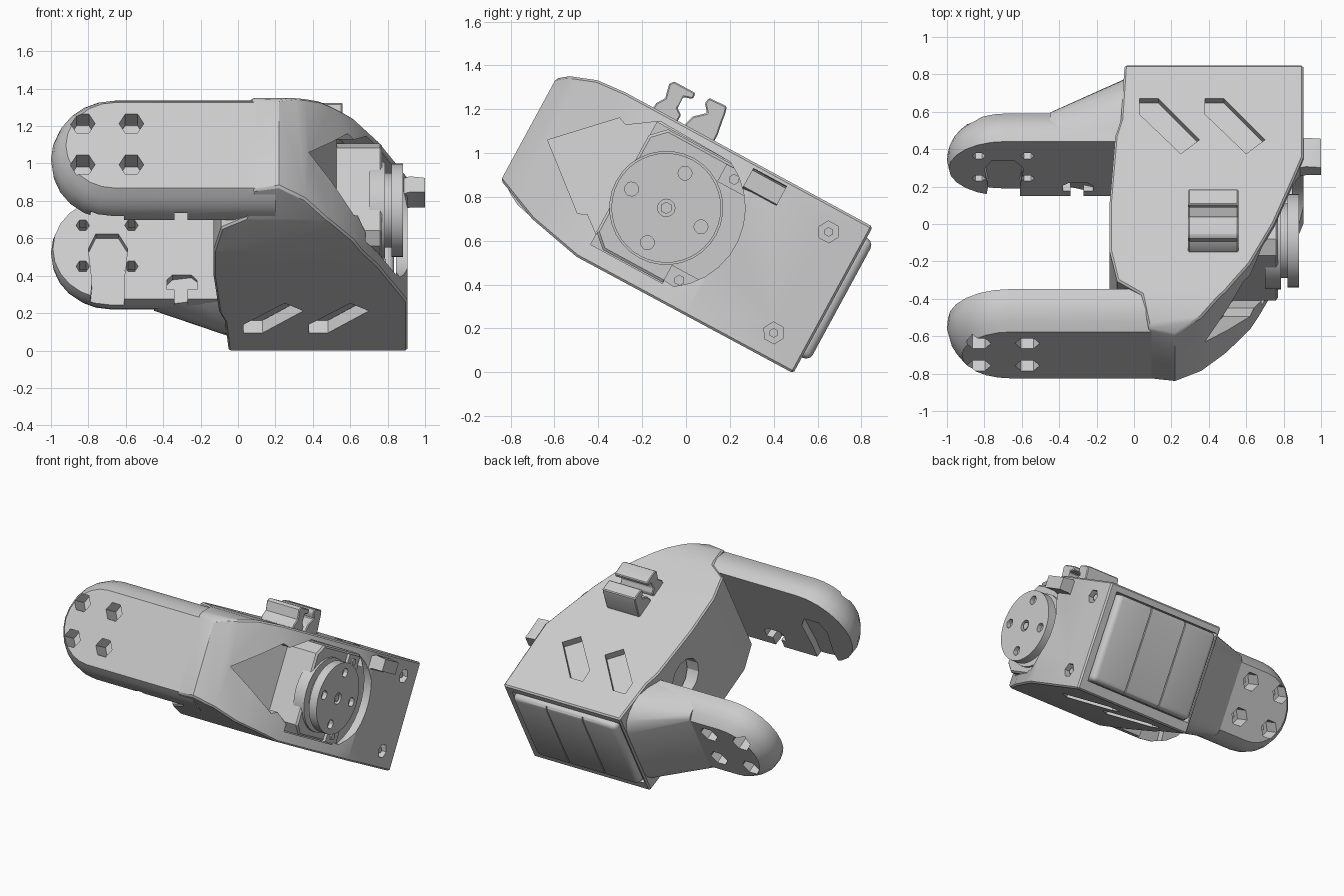
import bpy, bmesh, math

if "Cube" in bpy.data.objects:
    bpy.data.objects.remove(bpy.data.objects["Cube"], do_unlink=True)

TILT = -math.radians(28.5)      # the whole bracket leans back about x
AXIS = (-0.437, 0.616)          # output shaft position (u, v)

grey = bpy.data.materials.new("light_grey")
grey.use_nodes = True
grey.diffuse_color = (0.6, 0.6, 0.6, 1)
grey.node_tree.nodes["Principled BSDF"].inputs["Base Color"].default_value = (0.6, 0.6, 0.6, 1)


def finish(name, bm):
    bmesh.ops.recalc_face_normals(bm, faces=bm.faces[:])
    mesh = bpy.data.meshes.new(name)
    bm.to_mesh(mesh)
    bm.free()
    mesh.materials.append(grey)
    ob = bpy.data.objects.new(name, mesh)
    ob.rotation_euler.x = TILT
    bpy.context.collection.objects.link(ob)
    return ob


def loft(name, rings):
    """Closed solid through rings of equal point count."""
    bm = bmesh.new()
    loops = [[bm.verts.new(p) for p in ring] for ring in rings]
    for a, b in zip(loops, loops[1:]):
        for i in range(len(a)):
            j = (i + 1) % len(a)
            bm.faces.new((a[i], a[j], b[j], b[i]))
    bm.faces.new(loops[0])
    bm.faces.new(loops[-1])
    return finish(name, bm)


def along_v(name, pts, v0, v1):
    return loft(name, [[(x, u, v) for x, u in pts] for v in (v0, v1)])


def along_x(name, pts, x0, x1):
    return loft(name, [[(x, u, v) for u, v in pts] for x in (x0, x1)])


def along_u(name, pts, u0, u1):
    return loft(name, [[(x, u, v) for x, v in pts] for u in (u0, u1)])


def ring(a, b, r, n):
    return [(a + r * math.cos(math.tau * i / n), b + r * math.sin(math.tau * i / n))
            for i in range(n)]


def rect(a0, a1, b0, b1):
    return [(a0, b0), (a1, b0), (a1, b1), (a0, b1)]


def bake(ob):
    dg = bpy.context.evaluated_depsgraph_get()
    ob.data = bpy.data.meshes.new_from_object(ob.evaluated_get(dg))
    ob.modifiers.clear()


def combine(ob, cutters, op='DIFFERENCE'):
    for c in cutters:
        m = ob.modifiers.new("cut", 'BOOLEAN')
        m.operation, m.object, m.solver = op, c, 'EXACT'
    bake(ob)
    for c in cutters:
        bpy.data.objects.remove(c, do_unlink=True)


def bevel(ob, width, segments=2):
    m = ob.modifiers.new("bevel", 'BEVEL')
    m.width, m.segments, m.limit_method = width, segments, 'ANGLE'
    m.angle_limit = math.radians(50)
    bake(ob)


# Shell: plan outline intersected with the side profile
outline = [(-.05, .432), (.905, .432), (.905, -.13), (.86, -.25), (.75, -.53), (.62, -.78),
           (.5, -.93), (.36, -1.08), (.22, -1.16), (.08, -1.138), (.04, -.96), (-.09, -.88),
           (-.13, -.7), (-.13, -.4), (-.1, 0), (-.07, .1)]
profile = [(-1.167, .37), (-1.167, .89), (-1.11, .934), (-.99, .978), (-.85, .99),
           (.5, .99), (.5, .23), (-.69, .225), (-.95, .28)]
shell = along_v("shell", outline, 0, 1.2)
combine(shell, [along_x("side_profile", profile, -1.2, 1.2)], 'INTERSECT')
bevel(shell, .012, 1)

# Motor cavity, shaft opening, slots and screw holes
arc = [(AXIS[0] + .36 * math.cos(math.radians(t)), AXIS[1] + .36 * math.sin(math.radians(t)))
       for t in range(64, -60, -12)]
opening = [(-1.06, .63), (-.82, .875), (-.78, .86), (-.65, .95)] + arc + [
    (-.65, .35), (-.74, .42), (-.78, .4)]
side_cut = loft("side_cut", [[(.35 + .45 * (u + 1.06), u, v) for u, v in opening],
                             [(1.2, u, v) for u, v in opening]])
combine(shell, [along_x("cavity", rect(-.66, .6, .305, .94), -.03, .845)])
combine(shell, [side_cut])
cuts = [along_x("cable_hole", ring(-.2, .72, .14, 12), -.3, .02)]
for dx in (0, .35):
    slot = [(.03 + dx, .225), (.13 + dx, .225), (.35 + dx, -.025), (.25 + dx, -.11), (.03 + dx, .13)]
    cuts.append(along_v("slot", slot, .1, 1.1))
for v in (.349, .873):
    cuts.append(along_x("screw_hole", ring(.266, v, .05, 6), .86, 1))
combine(shell, cuts)
for i, v in enumerate((.349, .873)):
    along_x(f"side_screw_{i}", ring(.266, v, .022, 6), .84, .885)


# Arms: rounded plates with softened outer edge, holes and inner pockets
def arm(name, inner, side, sections, cx, cv, x_end):
    rings = []
    for du, r in sections:
        pts = [(x_end, cv - r)]
        for i in range(13):
            t = math.radians(-90 - 15 * i)
            pts.append((cx + r * math.cos(t), cv + r * math.sin(t)))
        pts.append((x_end, cv + r))
        rings.append([(x, inner + side * du, v) for x, v in pts])
    ob = loft(name, rings)
    cutters = []
    for x in (-.83, -.57):
        for v in (.512, .762):
            cutters.append(along_u("bore", ring(x, v, .036, 6), inner - .1, inner + side * .4))
            cutters.append(along_u("counterbore", ring(x, v, .066, 6),
                                   inner + side * .09, inner + side * .4))
    key = [(-.8, .2), (-.61, .2), (-.61, .42), (-.59, .62), (-.64, .71), (-.76, .71),
           (-.8, .62), (-.78, .42)]
    cutters.append(along_u("key_pocket", key, inner - side * .1, inner + side * .05))
    tee = [(-.34, .2), (-.27, .2), (-.27, .37), (-.22, .37), (-.22, .43), (-.25, .46),
           (-.35, .46), (-.38, .43), (-.38, .37), (-.34, .37)]
    cutters.append(along_u("tee_notch", tee, inner - side * .1, inner + side * .08))
    for c in cutters:
        combine(ob, [c])


arm("front_arm", -.92, -1, [(0, .335), (.06, .34), (.12, .325), (.175, .295), (.22, .26)],
    -.66, .63, .2)
arm("rear_arm", 0, 1, [(0, .305), (.05, .315), (.1, .31), (.155, .285), (.205, .24)],
    -.685, .62, -.04)

# Flare joining the rear arm to the shell, with rounded outer edges
bm = bmesh.new()
for x, u0, u1, v0, v1 in ((-.45, .08, .205, .33, .91), (-.2, .02, .31, .28, .955),
                          (-.04, .005, .425, .235, .985)):
    b = (u1 - u0) * .5
    for t in range(0, 91, 18):
        a = math.radians(t)
        u, e = u1 - b + b * math.sin(a), b * .8 * (1 - math.cos(a))
        bm.verts.new((x, u, v0 + e))
        bm.verts.new((x, u, v1 - e))
    bm.verts.new((x, u0, .315))
    bm.verts.new((x, u0, .925))
bmesh.ops.convex_hull(bm, input=bm.verts[:])
bmesh.ops.delete(bm, geom=[v for v in bm.verts if not v.link_faces], context='VERTS')
finish("rear_flare", bm)

# Motor: case with cut corners, and a rounded rear cover with two thin seams
case = [(-.665, .37), (-.665, .87), (-.6, .935), (.42, .935), (.42, .31), (-.6, .31)]
bevel(along_x("motor_case", case, -.02, .77), .012, 1)
cover = along_x("motor_cover", rect(.3, .47, .312, .932), -.015, .835)
bevel(cover, .035, 3)
combine(cover, [along_x("seam", rect(.455, .6, .2, 1.1), x, x + .008) for x in (.255, .55)])
for i, v in enumerate((.355, .878)):
    along_x(f"motor_lug_{i}", rect(-.29, -.15, v - .045, v + .045), .6, .79)
    along_x(f"lug_screw_{i}", ring(-.227, v, .025, 6), .78, .8)

# Output shaft: collar, neck and horn with its screw holes
along_x("motor_collar", ring(*AXIS, .26, 32), .7, .785)
along_x("horn_neck", ring(*AXIS, .2, 32), .76, .83)
horn = along_x("horn", ring(*AXIS, .25, 40), .82, .882)
combine(horn, [along_x("horn_hole", ring(AXIS[0] + du, AXIS[1] + dv, .032, 12), .85, 1)
               for du, dv in ((.18, 0), (-.18, 0), (0, .18), (0, -.18))])
combine(horn, [along_x("horn_centre", ring(*AXIS, .04, 12), .85, 1)])
along_x("centre_screw", ring(*AXIS, .028, 6), .84, .875)

# Cable clips on the top and the hook on the left side
clip_a = [(-.71, .97), (-.705, 1.014), (-.68, 1.054), (-.695, 1.12), (-.68, 1.14), (-.57, 1.14),
          (-.567, 1.11), (-.61, 1.098), (-.608, 1.04), (-.58, 1.02), (-.58, .97)]
clip_b = [(-.55, .97), (-.53, 1.04), (-.48, 1.085), (-.51, 1.12), (-.505, 1.15), (-.415, 1.155),
          (-.405, 1.12), (-.4, 1.08), (-.39, 1.02), (-.39, .97)]
for name, pts in (("front_clip", clip_a), ("rear_clip", clip_b)):
    bevel(along_x(name, pts, .29, .558), .006, 1)
hook = [(.8, .86), (.89, .86), (.92, .87), (1, .87), (1, .955), (.92, .965), (.88, .95), (.8, .95)]
along_u("side_hook", hook, -.175, 0)

# Smooth rounded areas, keep crisp edges
for ob in bpy.context.scene.objects:
    ob.select_set(ob.type == 'MESH')
bpy.context.view_layer.objects.active = shell
bpy.ops.object.shade_smooth_by_angle(angle=math.radians(30))
